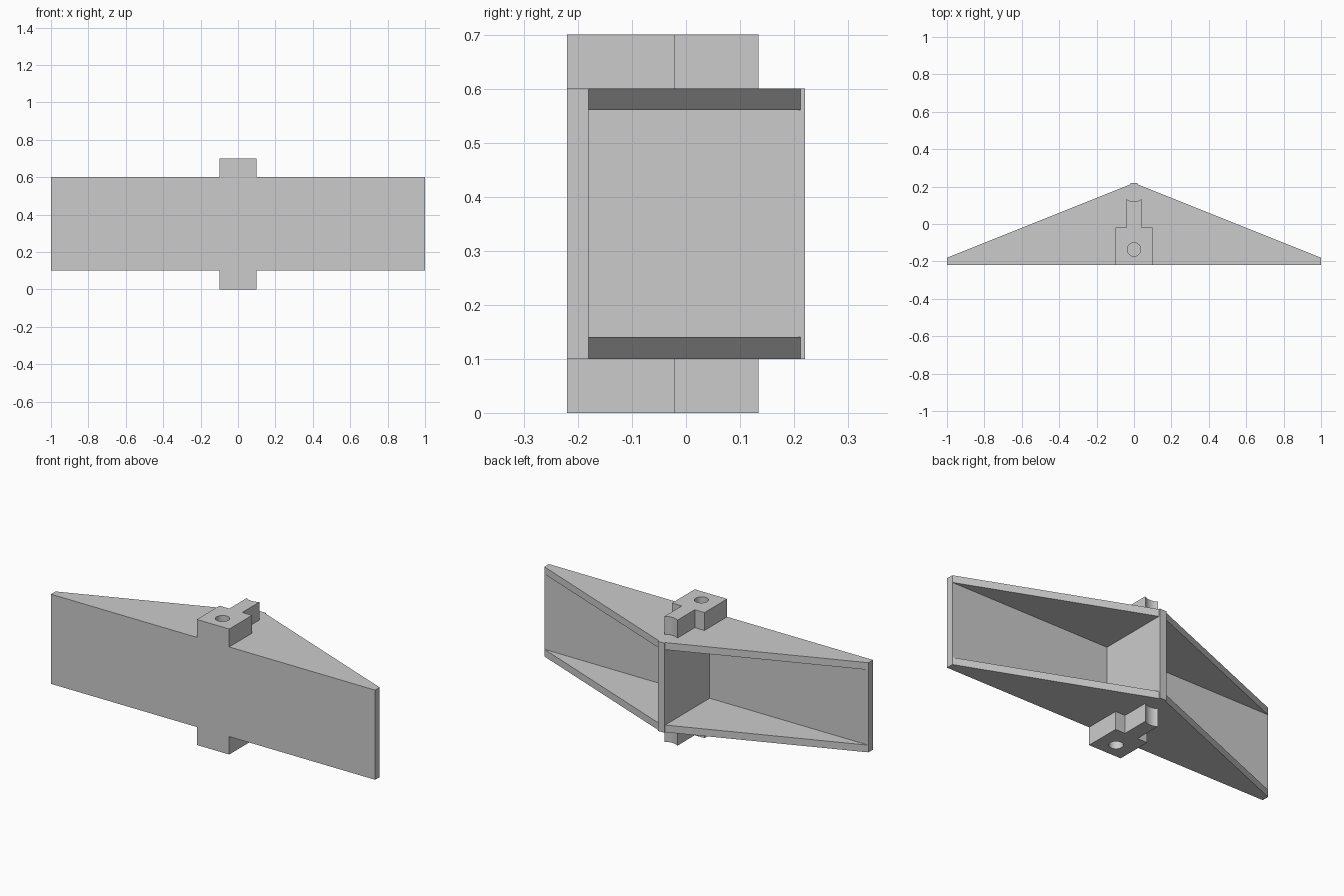
import bpy, bmesh, math

cube = bpy.data.objects.get("Cube")
if cube:
    bpy.data.objects.remove(cube, do_unlink=True)

grey = bpy.data.materials.new("light grey")
grey.use_nodes = True
colour = (0.6, 0.6, 0.6, 1)
grey.diffuse_color = colour
grey.node_tree.nodes["Principled BSDF"].inputs["Base Color"].default_value = colour


def prism(name, loops, z0, z1):
    """Extrude an outline, with any further loops as holes, from z0 to z1."""
    bm = bmesh.new()
    for loop in loops:
        vs = [bm.verts.new((x, y, z0)) for x, y in loop]
        for a, b in zip(vs, vs[1:] + vs[:1]):
            bm.edges.new((a, b))
    bmesh.ops.triangle_fill(bm, edges=bm.edges[:], use_beauty=True)
    ext = bmesh.ops.extrude_face_region(bm, geom=bm.faces[:], use_keep_orig=True)
    top = [g for g in ext["geom"] if isinstance(g, bmesh.types.BMVert)]
    bmesh.ops.translate(bm, verts=top, vec=(0, 0, z1 - z0))
    bmesh.ops.recalc_face_normals(bm, faces=bm.faces[:])
    bmesh.ops.dissolve_limit(bm, angle_limit=0.01, verts=bm.verts[:], edges=bm.edges[:])
    mesh = bpy.data.meshes.new(name)
    bm.to_mesh(mesh)
    bm.free()
    mesh.materials.append(grey)
    obj = bpy.data.objects.new(name, mesh)
    bpy.context.collection.objects.link(obj)
    bpy.ops.object.select_all(action="DESELECT")
    obj.select_set(True)
    bpy.context.view_layer.objects.active = obj
    bpy.ops.object.shade_smooth_by_angle(angle=math.radians(30))
    return obj


def mirrored(half):
    """Close a right-hand half outline with its mirror image."""
    return half + [(-x, y) for x, y in reversed(half)]


# Front panel and central web
prism("front_panel", [mirrored([(1, -0.22), (1, -0.18)])], 0.1, 0.6)
prism("central_web", [mirrored([(0.02, -0.18), (0.02, 0.22)])], 0.14, 0.56)

# Tapered plates closing the top and bottom
taper = mirrored([(1, -0.18), (0.02, 0.212), (0.02, 0.22)])
prism("bottom_plate", [taper], 0.1, 0.14)
prism("top_plate", [taper], 0.56, 0.6)

# T-shaped lugs with a pin hole and a hollowed end
radius, centre = 0.064, 0.184
spread = math.asin(0.04 / radius)
hollow = [(radius * math.sin(spread * (1 - i / 8)),
           centre - radius * math.cos(spread * (1 - i / 8))) for i in range(17)]
right = [(0.1, -0.22), (0.1, -0.02), (0.04, -0.02)]
lug = right + hollow + [(-x, y) for x, y in reversed(right)]
hole = [(0.036 * math.cos(i * math.tau / 32),
         -0.136 + 0.036 * math.sin(i * math.tau / 32)) for i in range(32)]
prism("bottom_lug", [lug, hole], 0, 0.1)
prism("top_lug", [lug, hole], 0.6, 0.7)
